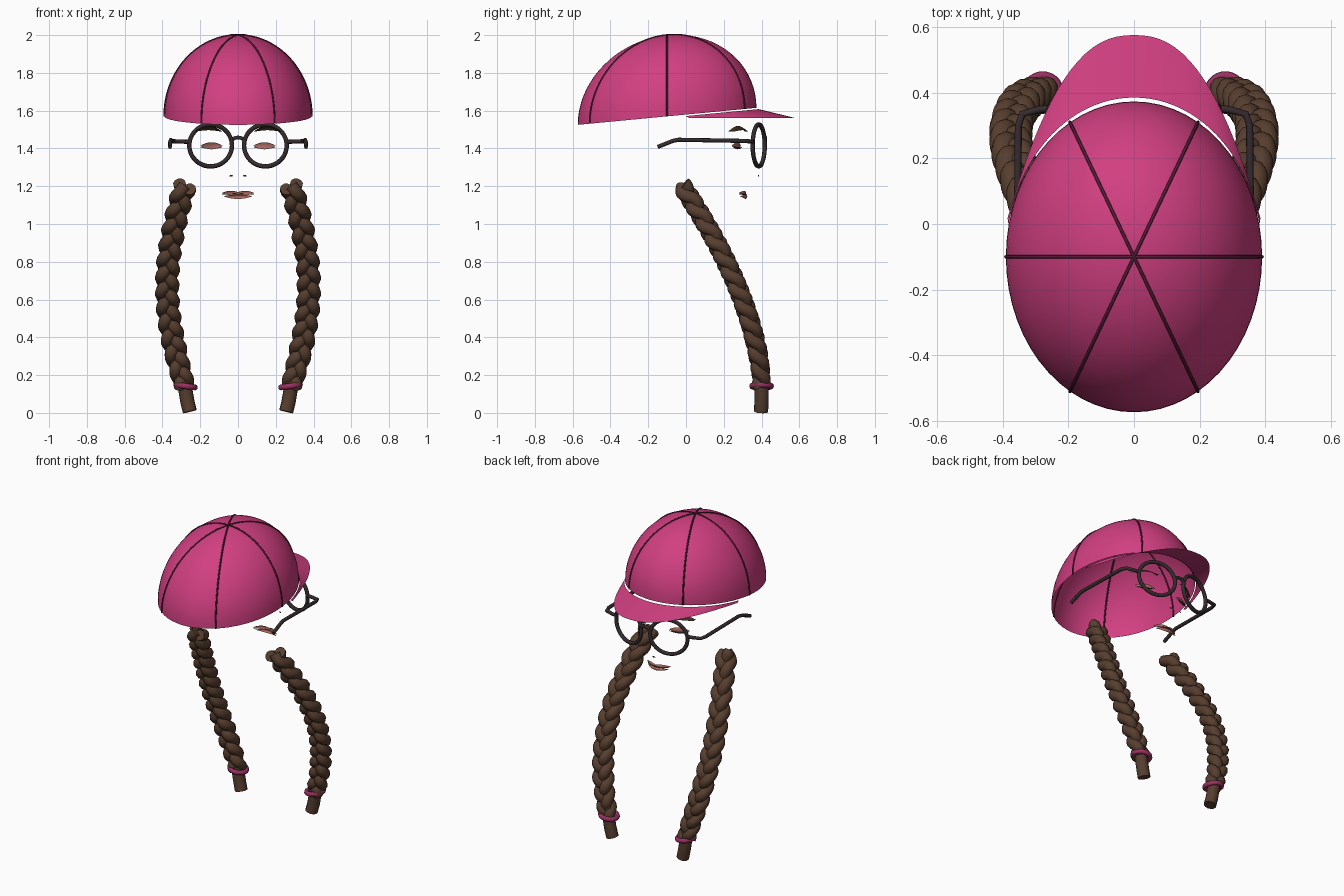
import bpy, bmesh, math
from mathutils import Vector

cube = bpy.data.objects.get("Cube")
if cube:
    bpy.data.objects.remove(cube, do_unlink=True)


def material(name, rgb):
    m = bpy.data.materials.new(name)
    m.use_nodes = True
    m.diffuse_color = (*rgb, 1)
    m.node_tree.nodes["Principled BSDF"].inputs["Base Color"].default_value = (*rgb, 1)
    return m


PINK = material("cap pink", (0.64, 0.05, 0.22))
SEAM = material("seam plum", (0.09, 0.01, 0.035))
TIE = material("tie magenta", (0.32, 0.03, 0.12))
HAIR = material("hair brown", (0.095, 0.048, 0.028))
FRAME = material("frame charcoal", (0.035, 0.024, 0.028))
LIP = material("lip rose", (0.4, 0.15, 0.12))
BROW = material("brow brown", (0.05, 0.03, 0.014))


def smooth(obj, angle=50):
    bpy.ops.object.select_all(action='DESELECT')
    obj.select_set(True)
    bpy.context.view_layer.objects.active = obj
    bpy.ops.object.shade_smooth_by_angle(angle=math.radians(angle))


def mesh_object(name, bm, mat):
    me = bpy.data.meshes.new(name)
    bm.normal_update()
    bm.to_mesh(me)
    bm.free()
    me.materials.append(mat)
    obj = bpy.data.objects.new(name, me)
    bpy.context.collection.objects.link(obj)
    smooth(obj)
    return obj


def grid_object(name, rows, mat):
    """Sheet through rows of points."""
    bm = bmesh.new()
    vs = [[bm.verts.new(p) for p in row] for row in rows]
    for a, b in zip(vs, vs[1:]):
        for i in range(len(a) - 1):
            bm.faces.new((a[i], b[i], b[i + 1], a[i + 1]))
    bmesh.ops.remove_doubles(bm, verts=bm.verts, dist=1e-5)
    return mesh_object(name, bm, mat)


def tube(name, paths, radius, mat, cyclic=False, sides=2):
    """Round tubes along point lists, turned into one mesh."""
    cu = bpy.data.curves.new(name, 'CURVE')
    cu.dimensions = '3D'
    cu.bevel_depth = radius
    cu.bevel_resolution = sides
    cu.use_fill_caps = True
    for pts in paths:
        sp = cu.splines.new('POLY')
        sp.points.add(len(pts) - 1)
        for q, p in zip(sp.points, pts):
            q.co = (*p, 1)
        sp.use_cyclic_u = cyclic
    cu.materials.append(mat)
    obj = bpy.data.objects.new(name, cu)
    bpy.context.collection.objects.link(obj)
    bpy.ops.object.select_all(action='DESELECT')
    obj.select_set(True)
    bpy.context.view_layer.objects.active = obj
    bpy.ops.object.convert(target='MESH')
    obj = bpy.context.view_layer.objects.active
    smooth(obj)
    return obj


# Cap: half ellipsoid sheared so that the rim rises towards the brim
RX, RY, RZ, CY, BASE, SLOPE = 0.39, 0.473, 0.43, -0.1, 1.57, 0.095


def cap_point(p, k=1.0):
    y = RY * p[1] * k
    return Vector((RX * p[0] * k, CY + y, BASE + RZ * p[2] * k + SLOPE * y))


bm = bmesh.new()
bmesh.ops.create_uvsphere(bm, u_segments=60, v_segments=36, radius=1)
bmesh.ops.delete(bm, geom=[v for v in bm.verts if v.co.z < -0.01], context='VERTS')
for v in bm.verts:
    v.co = cap_point(v.co)
mesh_object("cap_crown", bm, PINK)

# Panel seams over the crown
seams = []
for k in range(3):
    c, s = math.cos(k * math.pi / 3), math.sin(k * math.pi / 3)
    arc = [math.pi * i / 48 for i in range(49)]
    seams.append([cap_point((c * math.cos(a), s * math.cos(a), math.sin(a)), 1.001) for a in arc])
tube("cap_seams", seams, 0.005, SEAM)

# Brim: sheet from just outside the rim down to a level outer edge
rows = []
for j in range(7):
    t = j / 6
    row = []
    for i in range(49):
        c = math.cos(math.pi * i / 48)
        xi, xo = 0.382 * c, 0.385 * c
        yi = CY + 0.485 * math.sqrt(1 - (xi / RX) ** 2)
        yo = 0.575 * (1 - abs(xo / RX) ** 2.4)
        zi = BASE + SLOPE * (yi - CY) - 0.008
        row.append((xi + (xo - xi) * t, yi + (yo - yi) * t, zi + (1.562 - zi) * t))
    rows.append(row)
grid_object("cap_brim", rows, PINK)


# Braids
def braid_centre(s, side):
    y = 0.4 - 0.42 * max(1 - s, 0) ** 1.7
    return Vector((side * (0.283 + 0.092 * math.sin(math.pi * s)), y, 1.2 - 1.06 * s))


def strand(side, k, turns=4.2, n=150):
    pts = []
    for i in range(n + 1):
        s = i / n
        c = braid_centre(s, side)
        tan = (braid_centre(s + 0.01, side) - braid_centre(s - 0.01, side)).normalized()
        depth = tan.cross(Vector((1, 0, 0))).normalized()
        across = depth.cross(tan)
        a = math.tau * (turns * s + k / 3)
        taper = 1 - 0.25 * max(s - 0.8, 0) / 0.2
        pts.append(c + taper * (across * (side * 0.032 * math.sin(a)) + depth * (0.021 * math.sin(2 * a))))
    return pts


# Flat leaf with a raised middle, following the curve of the face
def leaf(name, x0, x1, z, half, face_y, mat, rise=0.0, bulge=0.006, lean=0.0):
    rows = []
    for i in range(17):
        u = i / 16
        x = x0 + (x1 - x0) * u
        h = half * math.sin(math.pi * u) ** 0.8 + 0.0005
        zc = z + rise * math.sin(math.pi * u)
        rows.append([(x, face_y(x) + bulge * (1 - w * w) * math.sin(math.pi * u) - lean * w, zc + w * h)
                     for w in (-1, -0.5, 0, 0.5, 1)])
    return grid_object(name, rows, mat)


def eye_y(x):
    return 0.3 - 1.45 * x * x


def brow_y(x):
    return 0.335 - 1.9 * x * x


def lip_y(x):
    return 0.315 - 5 * x * x


rings, temples = [], []
for side, label in ((1, "left"), (-1, "right")):
    tube(label + "_braid", [strand(side, k) for k in range(3)], 0.034, HAIR, sides=3)
    # Loose end and hair tie
    end = [(side * 0.285, 0.396, 0.2), (side * 0.28, 0.4, 0.13),
           (side * 0.268, 0.4, 0.06), (side * 0.255, 0.397, 0.007)]
    tube(label + "_braid_end", [end], 0.038, HAIR, sides=4)
    circle = [math.tau * i / 28 for i in range(28)]
    band = [(side * 0.278 + 0.052 * math.cos(a), 0.4 + 0.052 * math.sin(a),
             0.142 + side * 0.006 * math.cos(a)) for a in circle]
    tie = tube(label + "_hair_tie", [band], 0.013, TIE, cyclic=True)
    for v in tie.data.vertices:
        v.co.z = 0.142 + (v.co.z - 0.142) * 1.2
    # Glasses outlines
    ring = [math.tau * i / 48 for i in range(48)]
    rings.append([(side * (0.145 + 0.113 * math.cos(a)), 0.385 - 0.032 * math.cos(a),
                   1.416 + 0.111 * math.sin(a)) for a in ring])
    temples.append([(side * 0.256, 0.352, 1.435), (side * 0.29, 0.348, 1.436),
                    (side * 0.34, 0.335, 1.438), (side * 0.352, 0.3, 1.44),
                    (side * 0.355, -0.04, 1.446), (side * 0.358, -0.07, 1.44),
                    (side * 0.36, -0.15, 1.408)])
    # Face details
    leaf(label + "_eyelid", side * 0.083, side * 0.198, 1.414, 0.018, eye_y, LIP)
    leaf(label + "_lash_line", side * 0.083, side * 0.198, 1.407, 0.004,
         lambda x: eye_y(x) + 0.006, FRAME, rise=-0.006)
    leaf(label + "_eyebrow", side * 0.085, side * 0.228, 1.49, 0.011, brow_y, BROW, rise=0.018, lean=0.012)
    leaf(label + "_nostril", side * 0.026, side * 0.046, 1.255, 0.004,
         lambda x: 0.395 - 0.3 * abs(x), BROW, bulge=0.002)
    # Upper lip, one half per side with a peak beside the middle
    leaf(label + "_upper_lip", side * -0.012, side * 0.085, 1.164, 0.011, lip_y, LIP)

tube("glasses_rims", rings, 0.012, FRAME, cyclic=True)
tube("glasses_temples", temples, 0.011, FRAME)
bridge = [(0.034 * math.cos(a), 0.416 + 0.004 * math.sin(a), 1.436 + 0.022 * math.sin(a))
          for a in [math.pi * i / 12 for i in range(13)]]
tube("glasses_bridge", [bridge], 0.01, FRAME)

leaf("lower_lip", -0.075, 0.075, 1.147, 0.011, lip_y, LIP, rise=-0.003, bulge=0.01)
leaf("mouth_line", -0.085, 0.085, 1.157, 0.003, lambda x: lip_y(x) + 0.002, BROW)
